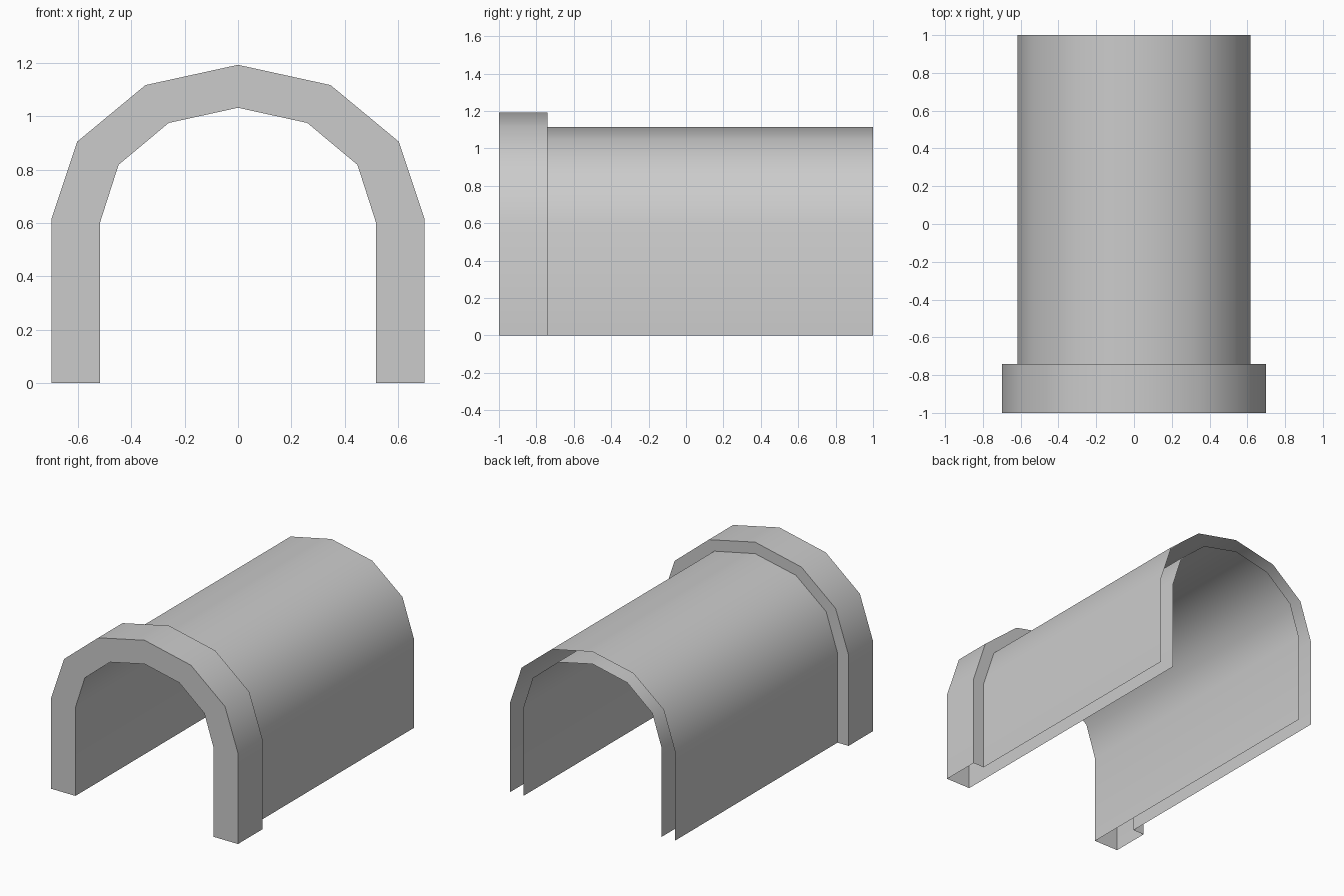
import bpy, bmesh, math

cube = bpy.data.objects.get("Cube")
if cube:
    bpy.data.objects.remove(cube, do_unlink=True)

grey = bpy.data.materials.new("plain grey")
grey.use_nodes = True
grey.diffuse_color = (0.6, 0.6, 0.6, 1)
grey.node_tree.nodes["Principled BSDF"].inputs["Base Color"].default_value = (0.6, 0.6, 0.6, 1)

FRONT, STEP, BACK = -1.0, -0.74, 1.0


def arch(half):
    """Mirror a half profile (foot to crown, x >= 0) into a full arch."""
    return half + [(-x, z) for x, z in reversed(half[:-1])]


collar_arch = arch([(0.7, 0), (0.7, 0.615), (0.603, 0.905), (0.347, 1.117), (0, 1.193)])
shell_arch = arch([(0.617, 0), (0.617, 0.608), (0.532, 0.865), (0.306, 1.05), (0, 1.115)])
lining_arch = arch([(0.518, 0), (0.518, 0.6), (0.448, 0.818), (0.26, 0.975), (0, 1.032)])


def loft(name, sections):
    """Bridge a list of (arch, y) sections into an open sheet."""
    bm = bmesh.new()
    rows = [[bm.verts.new((x, y, z)) for x, z in prof] for prof, y in sections]
    for a, b in zip(rows, rows[1:]):
        for i in range(len(a) - 1):
            bm.faces.new((a[i], a[i + 1], b[i + 1], b[i]))
    # Wind every sheet so that it faces away from the wall cavity
    bm.normal_update()
    mesh = bpy.data.meshes.new(name)
    bm.to_mesh(mesh)
    bm.free()
    mesh.materials.append(grey)
    obj = bpy.data.objects.new(name, mesh)
    bpy.context.collection.objects.link(obj)
    bpy.ops.object.select_all(action="DESELECT")
    obj.select_set(True)
    bpy.context.view_layer.objects.active = obj
    bpy.ops.object.shade_smooth_by_angle(angle=math.radians(45))
    return obj


# Inner lining, running the full length and facing the passage
loft("inner_lining", [(lining_arch, BACK), (lining_arch, FRONT)])

# Entrance collar: front ring, outer band and rear step
loft("entrance_collar", [(lining_arch, FRONT), (collar_arch, FRONT),
                         (collar_arch, STEP), (shell_arch, STEP)])

# Outer shell behind the collar, open at the back and underneath
loft("outer_shell", [(shell_arch, STEP), (shell_arch, BACK)])
